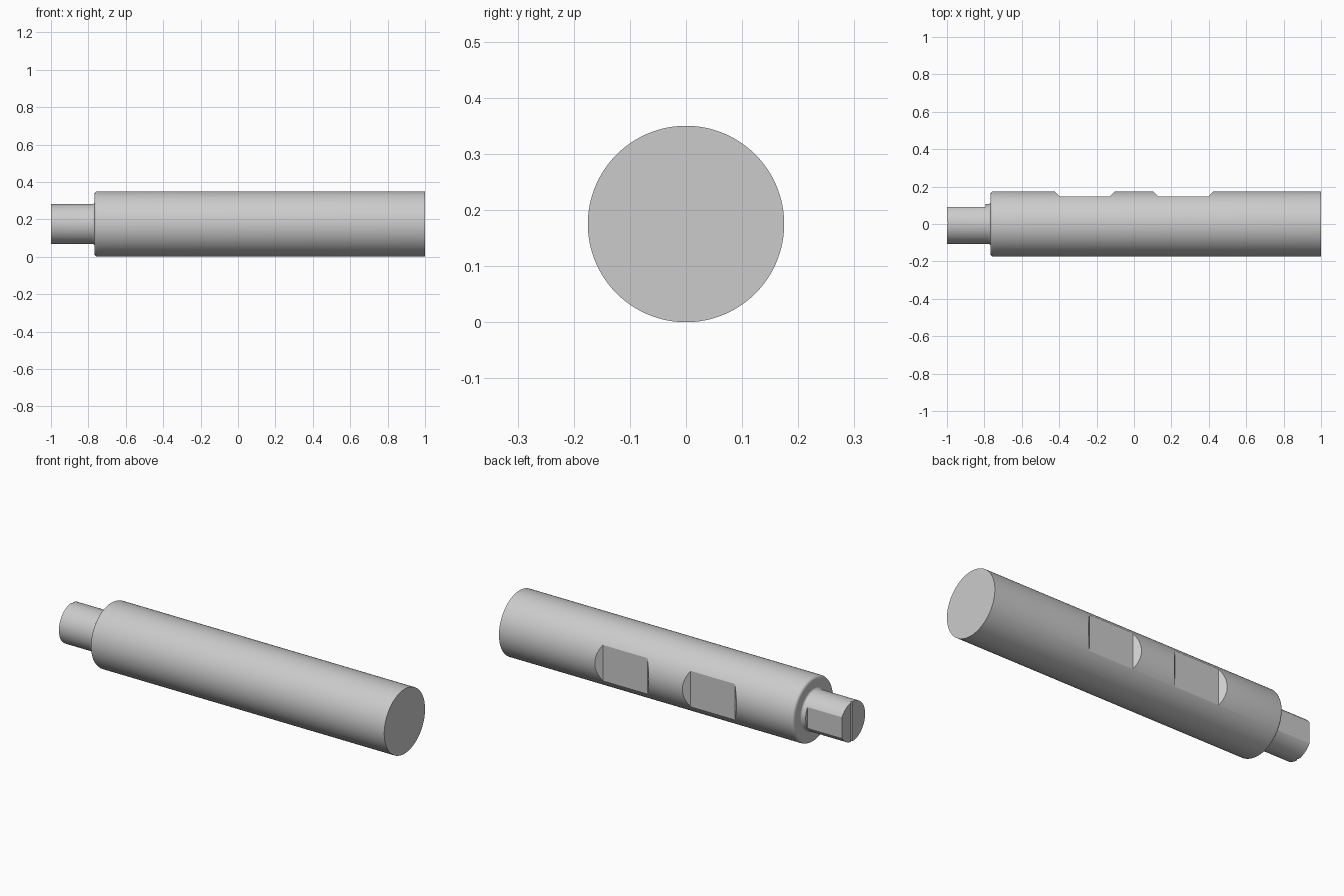
import bpy, bmesh, math
from mathutils import Vector

cube = bpy.data.objects.get("Cube")
if cube:
    bpy.data.objects.remove(cube, do_unlink=True)

RADIUS = 0.175
NECK = 0.107
SHOULDER = -0.767

steel = bpy.data.materials.new("steel_grey")
steel.use_nodes = True
steel.diffuse_color = (0.6, 0.6, 0.6, 1)
steel.node_tree.nodes["Principled BSDF"].inputs["Base Color"].default_value = (0.6, 0.6, 0.6, 1)


def make_object(name, bm):
    bmesh.ops.recalc_face_normals(bm, faces=bm.faces)
    mesh = bpy.data.meshes.new(name)
    bm.to_mesh(mesh)
    bm.free()
    mesh.materials.append(steel)
    obj = bpy.data.objects.new(name, mesh)
    bpy.context.collection.objects.link(obj)
    return obj


def arc(cx, cr, radius, start, end, steps=6):
    """Points of a fillet in the (x, radius) profile plane."""
    angles = [math.radians(start + (end - start) * i / steps) for i in range(steps + 1)]
    return [(cx + radius * math.cos(a), cr + radius * math.sin(a)) for a in angles]


def lathe(name, profile, segments=128):
    """Revolve an (x, radius) profile round the x axis."""
    bm = bmesh.new()
    verts = [bm.verts.new((x, 0, r)) for x, r in profile]
    edges = [bm.edges.new(pair) for pair in zip(verts, verts[1:])]
    bmesh.ops.spin(bm, geom=verts + edges, cent=(0, 0, 0), axis=(1, 0, 0),
                   angle=math.tau, steps=segments, use_duplicate=False)
    bmesh.ops.remove_doubles(bm, verts=bm.verts, dist=1e-5)
    return make_object(name, bm)


def cut(target, outline):
    """Cut a prism with an (x, y) outline right through along z."""
    bm = bmesh.new()
    face = bm.faces.new([bm.verts.new((x, y, -0.3)) for x, y in outline])
    grown = bmesh.ops.extrude_face_region(bm, geom=[face])
    top = [v for v in grown["geom"] if isinstance(v, bmesh.types.BMVert)]
    bmesh.ops.translate(bm, verts=top, vec=Vector((0, 0, 0.6)))
    cutter = make_object("cutter", bm)
    cutter.hide_render = True
    mod = target.modifiers.new("cut", 'BOOLEAN')
    mod.operation = 'DIFFERENCE'
    mod.solver = 'EXACT'
    mod.object = cutter
    bpy.context.view_layer.objects.active = target
    bpy.ops.object.modifier_apply(modifier=mod.name)
    bpy.data.objects.remove(cutter, do_unlink=True)


# Round shank with a stepped neck, concave root fillet and rounded shoulder
profile = [(-1, 0), (-1, NECK)]
profile += arc(SHOULDER - 0.012, NECK + 0.012, 0.012, 270, 360)
profile += arc(SHOULDER + 0.016, RADIUS - 0.016, 0.016, 180, 90)
profile += [(1, RADIUS), (1, 0)]
shank = lathe("stepped_shank", profile)

# Two sloped-end clamping flats on the back of the body
for side in (-1, 1):
    mid = side * 0.263
    cut(shank, [(mid - 0.133, 0.146), (mid + 0.133, 0.146),
                (mid + 0.193, 0.206), (mid - 0.193, 0.206)])

# Drive flat on the back of the neck
cut(shank, [(-1.1, 0.091), (-0.793, 0.091), (-0.793, 0.2), (-1.1, 0.2)])

# Shallow groove across the neck end
cut(shank, [(-1.01, -0.007), (-0.992, 0.006), (-1.01, 0.019)])

shank.location.z = RADIUS
bpy.ops.object.select_all(action='DESELECT')
shank.select_set(True)
bpy.context.view_layer.objects.active = shank
bpy.ops.object.shade_smooth_by_angle(angle=math.radians(25))
